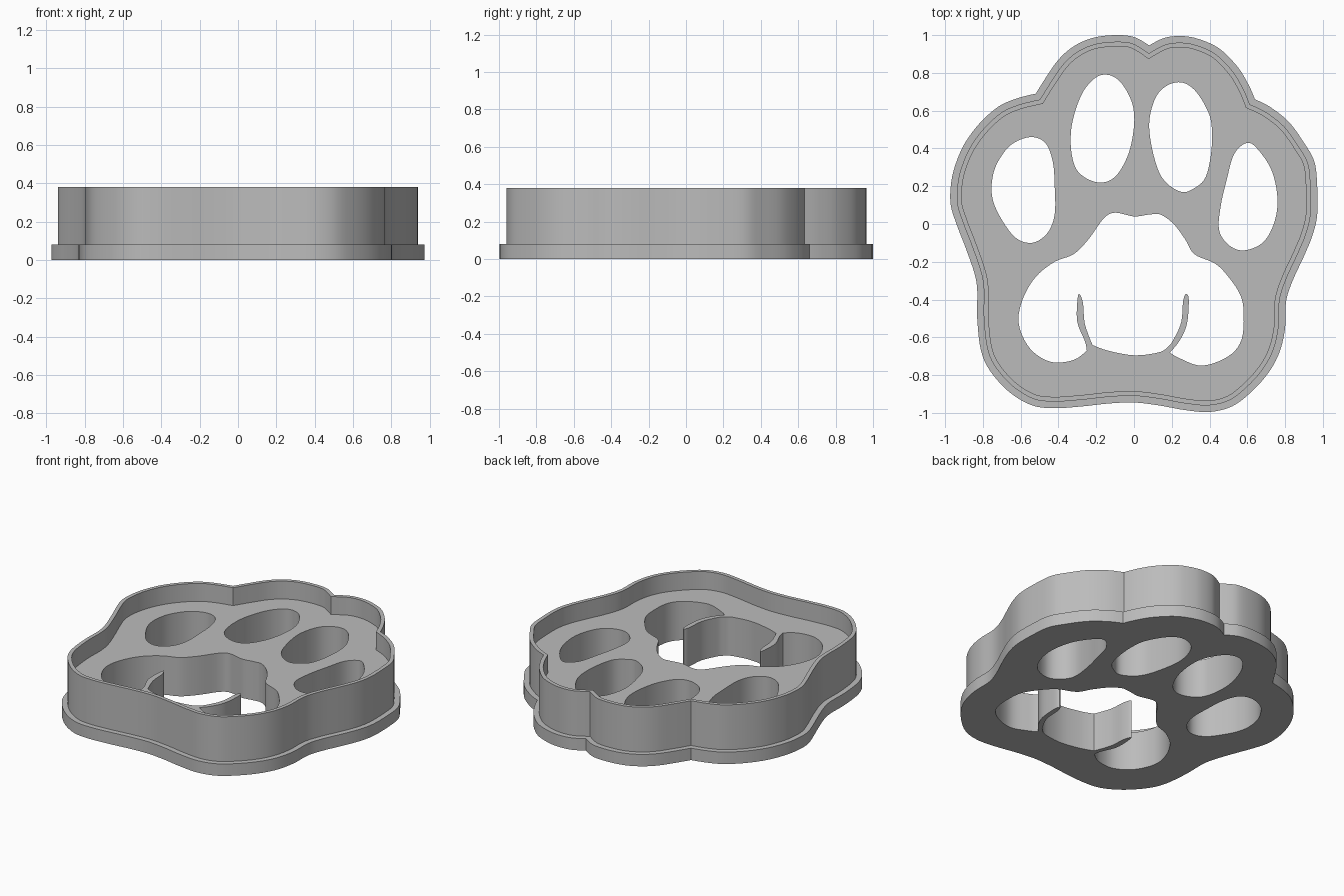
import bpy
import bmesh
from mathutils import Vector

cube = bpy.data.objects.get("Cube")
if cube:
    bpy.data.objects.remove(cube, do_unlink=True)

# Heights of the three levels and the wall offsets
FLANGE_TOP, FLOOR_TOP, RIM_TOP = 0.08, 0.26, 0.38
WALL_OUTER, WALL_INNER = 0.035, 0.06
STEPS = 5


def smooth_loop(points, corners=()):
    """Closed smooth curve through points in hundredths; listed corners stay sharp."""
    knots = [Vector(p) / 100 for p in points]
    count = len(knots)

    def tangent(i):
        if i in corners:
            return Vector((0, 0))
        return (knots[(i + 1) % count] - knots[i - 1]) / 2

    loop = []
    for i in range(count):
        j = (i + 1) % count
        start, end = knots[i], knots[j]
        leave, arrive = tangent(i), tangent(j)
        for step in range(STEPS):
            t = step / STEPS
            blend = t * t * (3 - 2 * t)
            loop.append(start.lerp(end, blend)
                        + leave * (t * (1 - t) ** 2)
                        - arrive * (t * t * (1 - t)))
    return loop


def inset(loop, distance):
    """Move a clockwise loop inward by a constant distance."""
    result = []
    for i, point in enumerate(loop):
        before = (point - loop[i - 1]).normalized()
        after = (loop[(i + 1) % len(loop)] - point).normalized()
        along = (before + after).normalized()
        inward = Vector((along.y, -along.x))
        result.append(point + inward * distance / max(along.dot(after), 0.7))
    return result


def ring(bm, loop, z):
    return [bm.verts.new((p.x, p.y, z)) for p in loop]


def bridge(bm, first, second):
    """Join two matching rings with a strip of quads."""
    for i in range(len(first)):
        bm.faces.new((first[i - 1], first[i], second[i], second[i - 1]))


def fill_flat(bm, rings):
    """Fill the area bounded by an outer ring and its hole rings."""
    edges = []
    for verts in rings:
        edges += [bm.edges.get((verts[i - 1], verts[i])) for i in range(len(verts))]
    bmesh.ops.triangle_fill(bm, edges=edges, use_beauty=True, normal=(0, 0, 1))


# Paw outline, clockwise from the notch between the two upper toes
outline = smooth_loop([
    (8, 94.5), (16, 98.5), (25, 99.5), (34, 98), (45, 93), (55, 83), (61, 73),
    (64, 66), (72, 62), (82, 54), (90, 43), (95.5, 33), (97, 20), (97, 5),
    (94.5, -6), (90, -17), (84, -30), (80.5, -41), (80, -55), (77, -68),
    (71, -79), (62, -89), (52, -96.5), (40, -99.5), (27, -98.5), (13, -96),
    (0, -94.5), (-13, -95), (-27, -96.5), (-42, -97.5), (-54, -96), (-66, -89),
    (-76, -78), (-81, -67), (-83, -50), (-83, -35), (-84.5, -26), (-89, -13),
    (-94, 0), (-97, 10), (-97, 20), (-95, 30), (-90, 42), (-82, 53), (-72, 62),
    (-62, 66.5), (-52, 69), (-47, 77), (-40, 87), (-32, 94), (-22, 98.5),
    (-10, 100), (0, 99)], corners={0, 7, 46})

# Four toe openings
outer_toe_a = smooth_loop([
    (-75, 24), (-72, 33), (-65, 42), (-55, 46), (-47, 43), (-43, 33), (-42, 20),
    (-42, 5), (-46, -5), (-54, -10), (-63, -7), (-71, 4), (-75, 14)])
upper_toe_a = smooth_loop([
    (-14, 79), (-7, 75), (-1, 64), (0, 52), (-3, 37), (-10, 25), (-19, 22),
    (-29, 27), (-33, 37), (-33, 52), (-28, 68), (-21, 77)])
upper_toe_b = smooth_loop([
    (25, 75), (32, 71), (38, 62), (41, 53), (41, 39), (38, 25), (32, 19),
    (25, 17), (16, 23), (11, 34), (8, 52), (11, 66), (17, 73)])
outer_toe_b = smooth_loop([
    (60, 43), (66, 39), (73, 28), (76, 13), (74, 0), (68, -10), (58, -14),
    (50, -11), (45, -3), (46, 10), (49, 23), (53, 37)])

# Heel pad opening with the two thin curved blades left standing in it
heel_pad = smooth_loop([
    (-10, 6), (0, 4), (8, 5), (14, 5), (21, 0), (27, -8), (32, -16), (43, -21),
    (50, -28), (56, -37), (58, -46), (57, -61), (50, -70), (36, -75), (24, -71),
    (19, -68), (24, -62), (28, -53), (29, -40), (27.5, -37), (26, -41),
    (25, -52), (21, -61), (18, -65), (13, -68), (0, -69.5), (-14, -67),
    (-22, -64), (-26, -53), (-27, -42), (-29, -37), (-30, -41), (-30, -52),
    (-26, -62), (-25, -67), (-32, -72), (-44, -73), (-55, -66), (-61, -53),
    (-59, -40), (-52, -28), (-42, -20), (-32, -16), (-24, -8), (-16, 3)],
    corners={15, 27, 34})

openings = [outer_toe_a, upper_toe_a, upper_toe_b, outer_toe_b, heel_pad]

# Flange, raised wall, rim and recessed floor as one closed body
bm = bmesh.new()
wall_outer = inset(outline, WALL_OUTER)
wall_inner = inset(outline, WALL_INNER)
profile = [
    ring(bm, outline, 0),
    ring(bm, outline, FLANGE_TOP),
    ring(bm, wall_outer, FLANGE_TOP),
    ring(bm, wall_outer, RIM_TOP),
    ring(bm, wall_inner, RIM_TOP),
    ring(bm, wall_inner, FLOOR_TOP),
]
for lower, upper in zip(profile, profile[1:]):
    bridge(bm, lower, upper)

# Opening walls running from the underside to the floor
under_rings, floor_rings = [profile[0]], [profile[-1]]
for opening in openings:
    under, top = ring(bm, opening, 0), ring(bm, opening, FLOOR_TOP)
    bridge(bm, under, top)
    under_rings.append(under)
    floor_rings.append(top)

fill_flat(bm, under_rings)
fill_flat(bm, floor_rings)
bmesh.ops.recalc_face_normals(bm, faces=bm.faces[:])

mesh = bpy.data.meshes.new("paw_cutter")
bm.to_mesh(mesh)
bm.free()

# Single grey plastic
grey = bpy.data.materials.new("plain grey")
grey.use_nodes = True
colour = (0.5, 0.5, 0.5, 1)
grey.diffuse_color = colour
for node in grey.node_tree.nodes:
    if node.type == "BSDF_PRINCIPLED":
        node.inputs["Base Color"].default_value = colour
mesh.materials.append(grey)

cutter = bpy.data.objects.new("paw_cutter", mesh)
bpy.context.collection.objects.link(cutter)
bpy.ops.object.select_all(action="DESELECT")
cutter.select_set(True)
bpy.context.view_layer.objects.active = cutter
bpy.ops.object.shade_smooth_by_angle(angle=0.5)
